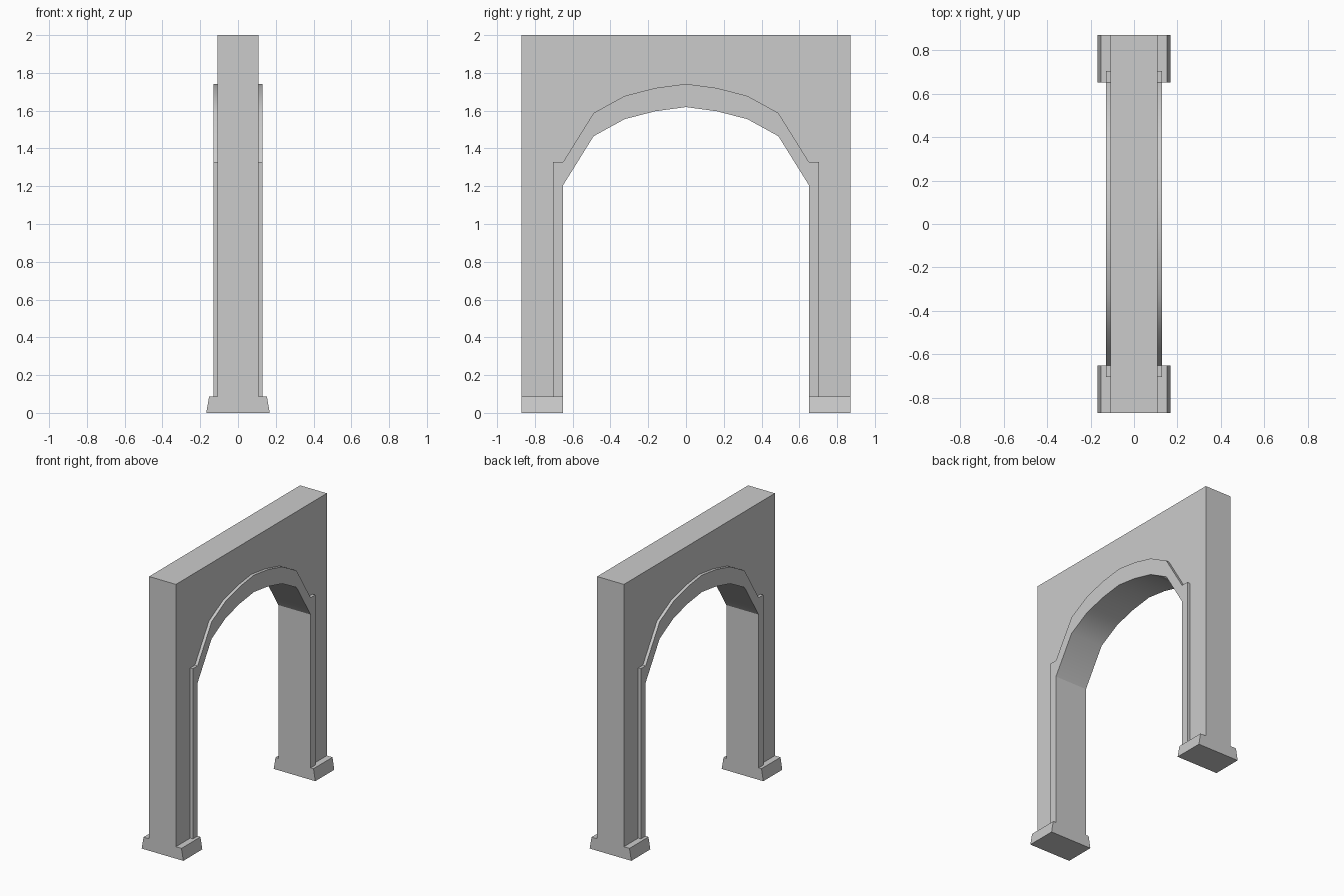
import bpy
import bmesh
from mathutils import Vector

if "Cube" in bpy.data.objects:
    bpy.data.objects.remove(bpy.data.objects["Cube"], do_unlink=True)

HALF_SPAN, TOP, BASE_TOP = 0.87, 2.0, 0.087
JAMB, TRIM_EDGE, LEDGE = 0.651, 0.705, 1.328
RING = 0.123  # vertical depth of the arch ring
ARCH = [(JAMB, LEDGE), (0.489, 1.588), (0.325, 1.678), (0.163, 1.72), (0, 1.742)]

stone = bpy.data.materials.new("grey stone")
stone.use_nodes = True
stone.diffuse_color = (0.6, 0.6, 0.6, 1)
stone.node_tree.nodes["Principled BSDF"].inputs["Base Color"].default_value = (0.6, 0.6, 0.6, 1)


def mirrored(half):
    """Complete a half outline that ends on the centre line."""
    return half + [(-a, b) for a, b in reversed(half[:-1])]


def prism(name, outline, start, depth, place):
    """Extrude a flat outline; place turns (a, b, depth) into x, y, z."""
    bm = bmesh.new()
    face = bm.faces.new([bm.verts.new(place(a, b, start)) for a, b in outline])
    ext = bmesh.ops.extrude_face_region(bm, geom=[face])
    moved = [v for v in ext["geom"] if isinstance(v, bmesh.types.BMVert)]
    shift = Vector(place(0, 0, depth))
    bmesh.ops.translate(bm, verts=moved, vec=shift)
    bmesh.ops.recalc_face_normals(bm, faces=bm.faces)
    mesh = bpy.data.meshes.new(name)
    bm.to_mesh(mesh)
    bm.free()
    mesh.materials.append(stone)
    obj = bpy.data.objects.new(name, mesh)
    bpy.context.collection.objects.link(obj)
    return obj


def across(a, b, d):
    return (d, a, b)


def along(a, b, d):
    return (a, d, b)


# Wall, with its opening cut to the outer edge of the trim
extrados = mirrored([(TRIM_EDGE, BASE_TOP), (TRIM_EDGE, LEDGE)] + ARCH)
wall = [(-HALF_SPAN, BASE_TOP), (-HALF_SPAN, TOP), (HALF_SPAN, TOP), (HALF_SPAN, BASE_TOP)]
prism("wall", wall + extrados, -0.108, 0.216, across)

# Raised trim lining the jambs and arch
intrados = mirrored([(JAMB, BASE_TOP)] + [(y, z - RING) for y, z in ARCH])
trim = prism("arch_trim", extrados + intrados[::-1], -0.13, 0.26, across)

# Curved runs of the trim are smooth, with a crisp springing line
bpy.ops.object.select_all(action="DESELECT")
trim.select_set(True)
bpy.context.view_layer.objects.active = trim
bpy.ops.object.shade_smooth_by_angle(angle=0.6)
for edge in trim.data.edges:
    ends = [trim.data.vertices[i].co for i in edge.vertices]
    if all(abs(p.z - (LEDGE - RING)) < 0.001 for p in ends):
        edge.use_edge_sharp = True

# Tapered plinths under both legs
plinth = [(-0.168, 0), (0.168, 0), (0.153, BASE_TOP), (-0.153, BASE_TOP)]
for name, start in (("front_plinth", -HALF_SPAN), ("back_plinth", JAMB)):
    prism(name, plinth, start, HALF_SPAN - JAMB, along)
